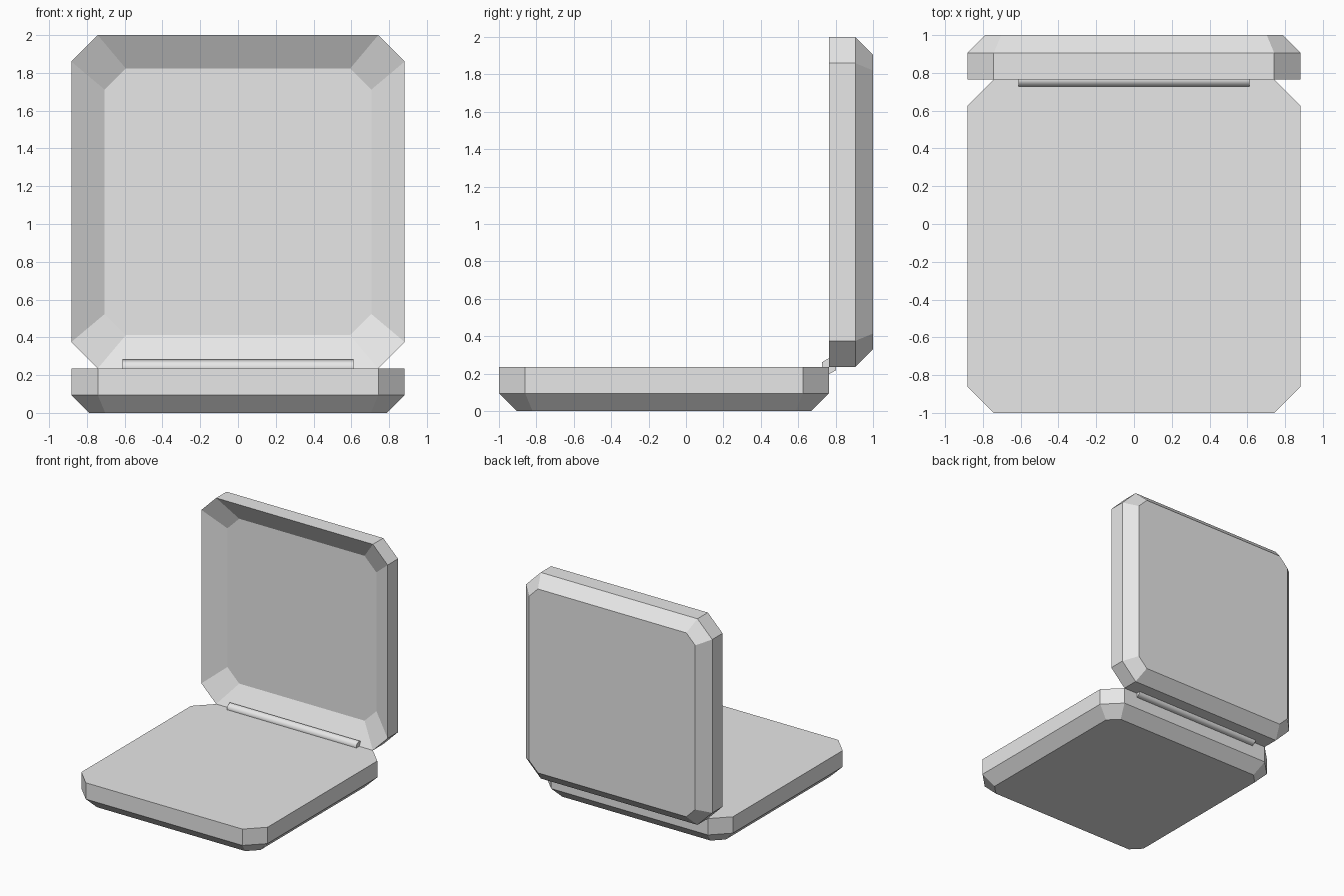
import bpy
import bmesh
import math

cube = bpy.data.objects.get("Cube")
if cube:
    bpy.data.objects.remove(cube, do_unlink=True)

HALF = 0.8825    # half width of each square shell
CUT = 0.14       # clipped corner size
DEPTH = 0.235    # shell thickness
BEVEL = 0.095    # outer bevel

grey = bpy.data.materials.new("light_grey")
grey.use_nodes = True
grey.diffuse_color = (0.8, 0.8, 0.8, 1)
grey.node_tree.nodes["Principled BSDF"].inputs["Base Color"].default_value = (0.8, 0.8, 0.8, 1)


def octagon(half, cut, z):
    """Square outline with clipped corners, counter-clockwise."""
    h, s = half, half - cut
    return [(h, -s, z), (h, s, z), (s, h, z), (-s, h, z),
            (-h, s, z), (-h, -s, z), (-s, -h, z), (s, -h, z)]


def shell(name, rings, location, rotation=(0, 0, 0)):
    """Closed solid joining a stack of octagons."""
    bm = bmesh.new()
    loops = [[bm.verts.new(p) for p in ring] for ring in rings]
    bm.faces.new(loops[0])
    bm.faces.new(loops[-1])
    for low, high in zip(loops, loops[1:]):
        for i in range(8):
            j = (i + 1) % 8
            bm.faces.new((low[i], low[j], high[j], high[i]))
    bmesh.ops.recalc_face_normals(bm, faces=bm.faces)
    mesh = bpy.data.meshes.new(name)
    bm.to_mesh(mesh)
    bm.free()
    mesh.materials.append(grey)
    obj = bpy.data.objects.new(name, mesh)
    obj.location = location
    obj.rotation_euler = rotation
    bpy.context.collection.objects.link(obj)
    return obj


# Outer skin shared by both halves: bevelled outside face, straight rim
inner_cut = CUT - BEVEL * (2 - math.sqrt(2)) + 0.0
outer = [octagon(HALF - BEVEL, inner_cut, -DEPTH),
         octagon(HALF, CUT, BEVEL - DEPTH),
         octagon(HALF, CUT, 0)]

# Base is closed flat on top
shell("base", outer, (0, HALF - 1, DEPTH))

# Lid stands upright and has a sloped recess
recess = octagon(HALF * 0.8, CUT * 0.8, -0.1)
shell("lid", outer + [recess], (0, 1 - DEPTH, DEPTH + HALF), (math.pi / 2, 0, 0))

# Hinge pin: six-sided rod along the seam, softly shaded
bpy.ops.mesh.primitive_cylinder_add(vertices=6, radius=0.043, depth=1.225,
                                    location=(0, 1 - DEPTH, 0.24),
                                    rotation=(0, math.pi / 2, 0))
pin = bpy.context.object
pin.name = "hinge_pin"
# Turn the rod so that a corner points up
corner = pin.data.vertices[0].co
pin.data.materials.append(grey)
spin = 0 if abs(corner.x) > abs(corner.y) else math.pi / 2
for v in pin.data.vertices:
    x, y = v.co.x, v.co.y
    v.co.x = x * math.cos(spin) - y * math.sin(spin)
    v.co.y = x * math.sin(spin) + y * math.cos(spin)
bpy.ops.object.shade_smooth_by_angle(angle=math.radians(70))
